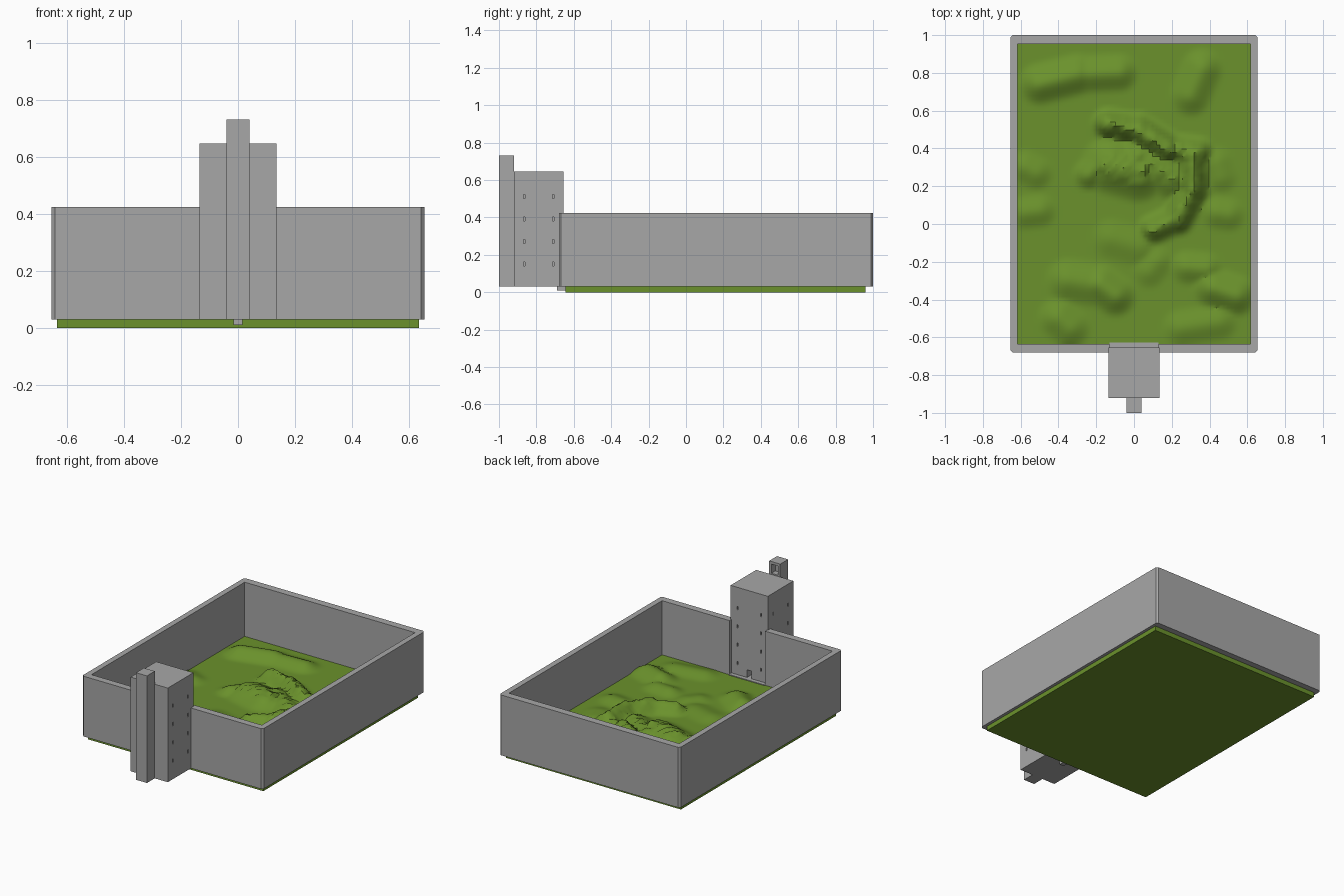
import bpy, bmesh, math, random

if "Cube" in bpy.data.objects:
    bpy.data.objects.remove(bpy.data.objects["Cube"])

random.seed(4)


def material(name, rgb):
    m = bpy.data.materials.new(name)
    m.diffuse_color = (*rgb, 1)
    m.use_nodes = True
    m.node_tree.nodes["Principled BSDF"].inputs["Base Color"].default_value = m.diffuse_color
    return m


STONE = material("grey_stone", (0.39, 0.39, 0.39))
GRASS = material("green_grass", (0.145, 0.285, 0.025))


def finish(name, bm, mat):
    bmesh.ops.recalc_face_normals(bm, faces=bm.faces)
    me = bpy.data.meshes.new(name)
    bm.to_mesh(me)
    bm.free()
    ob = bpy.data.objects.new(name, me)
    bpy.context.collection.objects.link(ob)
    me.materials.append(mat)
    return ob


def add_box(bm, x0, x1, y0, y1, z0, z1):
    vs = bmesh.ops.create_cube(bm, size=1)["verts"]
    for v in vs:
        v.co = (x1 if v.co.x > 0 else x0, y1 if v.co.y > 0 else y0, z1 if v.co.z > 0 else z0)


def box(name, *dims):
    bm = bmesh.new()
    add_box(bm, *dims)
    return finish(name, bm, STONE)


def cut(ob, boxes):
    bm = bmesh.new()
    for b in boxes:
        add_box(bm, *b)
    cutter = finish(ob.name + "_cutter", bm, STONE)
    cutter.hide_render = True
    cutter.hide_viewport = True
    mod = ob.modifiers.new("openings", 'BOOLEAN')
    mod.operation = 'DIFFERENCE'
    mod.solver = 'EXACT'
    mod.object = cutter
    bpy.context.view_layer.objects.active = ob
    bpy.ops.object.modifier_apply(modifier=mod.name)
    bpy.data.objects.remove(cutter)


# Courtyard wall: one run with chamfered corners and a gap for the tower
c = 0.012
half = [(0.13, -0.635), (0.618, -0.635), (0.618, 0.952)]
outer = [(0.655, 1 - c), (0.655 - c, 1.0)]
low = [(0.13, -0.68), (0.655 - c, -0.68), (0.655, -0.68 + c)]
right = low + outer
inner_right = half[::-1]
pts = right + [(-x, y) for x, y in right[::-1]]
pts += [(-x, y) for x, y in half] + inner_right
bm = bmesh.new()
face = bm.faces.new([bm.verts.new((x, y, 0.03)) for x, y in pts])
top = bmesh.ops.extrude_face_region(bm, geom=[face])["geom"]
for v in top:
    if isinstance(v, bmesh.types.BMVert):
        v.co.z = 0.425
finish("courtyard_wall", bm, STONE)

# Tower with arrow slits and a door towards the courtyard
tower = box("tower", -0.135, 0.135, -0.92, -0.655, 0.03, 0.647)
openings = [(-0.016, 0.016, -0.70, -0.64, 0.075, 0.125)]
for z in (0.14, 0.26, 0.38, 0.50):
    for s in (-1, 1):
        openings.append((s * 0.085 - 0.004, s * 0.085 + 0.004, -0.675, -0.64, z, z + 0.022))
        for y in (-0.71, -0.865):
            a, b = sorted((s * 0.115, s * 0.15))
            openings.append((a, b, y - 0.004, y + 0.004, z, z + 0.022))
cut(tower, openings)

# Stair turret with a doorway onto the tower roof
turret = box("turret", -0.04, 0.04, -1.0, -0.919, 0.03, 0.732)
cut(turret, [(-0.024, 0.024, -0.96, -0.9, 0.655, 0.715)])

# Threshold in the wall gap and the small drain below it
box("threshold", -0.13, 0.13, -0.66, -0.628, 0.03, 0.075)
box("drain", -0.016, 0.016, -0.69, -0.64, 0.01, 0.032)

# Hills: ridge segments x1, y1, x2, y2, radius, height
BASE = 0.07
RIDGES = [
    (-0.50, 0.74, -0.30, 0.79, 0.12, 0.05), (-0.30, 0.79, -0.08, 0.80, 0.11, 0.04),
    (0.30, 0.68, 0.36, 0.82, 0.12, 0.04), (-0.14, 0.53, 0.02, 0.50, 0.09, 0.08),
    (0.02, 0.50, 0.18, 0.40, 0.10, 0.09), (0.18, 0.40, 0.34, 0.38, 0.09, 0.07),
    (0.31, 0.36, 0.31, 0.18, 0.10, 0.09), (0.31, 0.18, 0.23, 0.03, 0.10, 0.08),
    (0.23, 0.03, 0.10, -0.03, 0.09, 0.06), (-0.12, 0.31, 0.02, 0.27, 0.17, 0.07),
    (-0.24, 0.26, -0.18, 0.33, 0.09, 0.04), (0.02, 0.36, 0.20, 0.24, 0.13, 0.05),
    (-0.52, 0.27, -0.58, 0.30, 0.10, 0.025), (-0.50, 0.07, -0.58, 0.06, 0.10, 0.025),
    (0.44, 0.06, 0.50, 0.05, 0.10, 0.025), (0.44, 0.32, 0.46, 0.25, 0.10, 0.02),
    (-0.35, -0.30, -0.22, -0.32, 0.13, 0.035), (-0.18, -0.32, -0.10, -0.38, 0.12, 0.05),
    (-0.12, -0.08, 0.02, -0.12, 0.12, 0.02), (0.08, -0.25, 0.12, -0.20, 0.10, 0.02),
    (0.28, -0.23, 0.38, -0.24, 0.10, 0.03), (0.42, -0.34, 0.54, -0.38, 0.12, 0.05),
    (-0.40, -0.50, -0.34, -0.55, 0.12, 0.035), (0.25, -0.55, 0.45, -0.52, 0.11, 0.025),
]


def height(x, y):
    h = 0
    for x1, y1, x2, y2, r, top_h in RIDGES:
        dx, dy = x2 - x1, y2 - y1
        t = max(0, min(1, ((x - x1) * dx + (y - y1) * dy) / (dx * dx + dy * dy)))
        d = math.hypot(x - x1 - t * dx, y - y1 - t * dy) / r
        if d < 1:
            h = max(h, top_h * (1 - d * d * (3 - 2 * d)))
    rough = 0.008 if h > 0.045 and y > -0.1 and y < 0.6 else 0
    return BASE + h + random.uniform(-rough, rough)


# Grassy ground: a solid slab with a height field on top
X0, X1, Y0, Y1, NX, NY = -0.635, 0.635, -0.645, 0.96, 64, 80
bm = bmesh.new()
grid = [[None] * (NY + 1) for _ in range(NX + 1)]
for i in range(NX + 1):
    for j in range(NY + 1):
        x, y = X0 + (X1 - X0) * i / NX, Y0 + (Y1 - Y0) * j / NY
        edge = i in (0, NX) or j in (0, NY)
        grid[i][j] = bm.verts.new((x, y, BASE if edge else height(x, y)))
for i in range(NX):
    for j in range(NY):
        bm.faces.new((grid[i][j], grid[i + 1][j], grid[i + 1][j + 1], grid[i][j + 1]))
rim = [e for e in bm.edges if e.is_boundary]
skirt = bmesh.ops.extrude_edge_only(bm, edges=rim)["geom"]
for v in skirt:
    if isinstance(v, bmesh.types.BMVert):
        v.co.z = 0
bmesh.ops.holes_fill(bm, edges=[e for e in bm.edges if e.is_boundary], sides=0)
ground = finish("grass_ground", bm, GRASS)
bpy.ops.object.select_all(action='DESELECT')
ground.select_set(True)
bpy.context.view_layer.objects.active = ground
bpy.ops.object.shade_smooth_by_angle(angle=math.radians(35))
